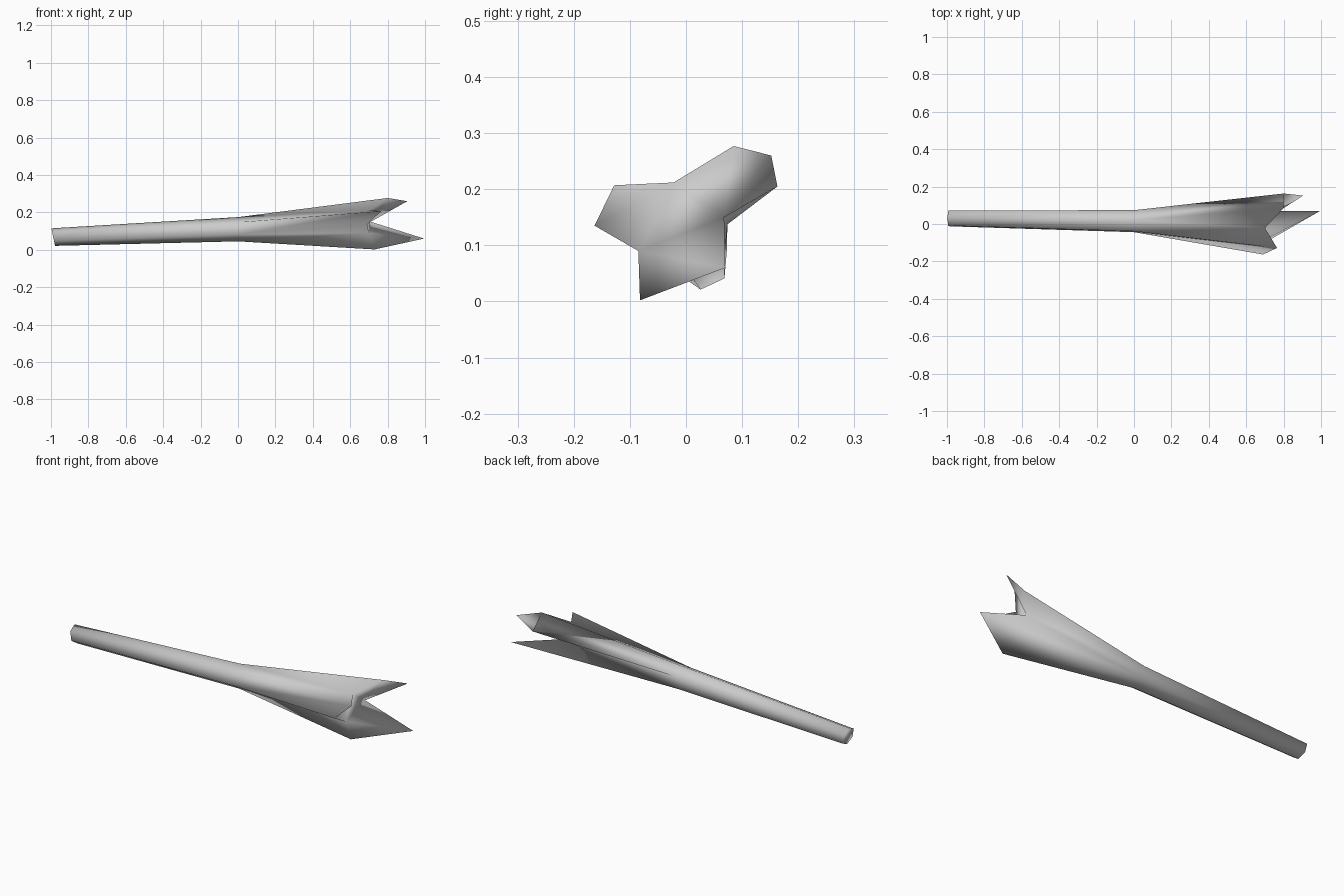
import bpy, bmesh
from math import sin, cos, radians

cube = bpy.data.objects.get("Cube")
if cube:
    bpy.data.objects.remove(cube)

grey = bpy.data.materials.new("light_grey")
grey.use_nodes = True
grey.diffuse_color = (0.6, 0.6, 0.6, 1)
grey.node_tree.nodes["Principled BSDF"].inputs["Base Color"].default_value = (0.6, 0.6, 0.6, 1)

bm = bmesh.new()


def hexagon(x, y, z, r, tilt=0.0):
    """Six-sided ring of the shaft, starting at the top and running towards +y."""
    ring = []
    for k in range(6):
        a = radians(85 - 60 * k)
        ring.append(bm.verts.new((x - tilt * sin(a), y + r * cos(a), z + r * sin(a))))
    return ring


def face(*verts):
    bm.faces.new(verts).smooth = True


# Straight six-sided shaft
butt = hexagon(-0.988, 0.03, 0.068, 0.047, 0.01)
neck = hexagon(0, 0.015, 0.11, 0.065)
for i in range(6):
    j = (i + 1) % 6
    face(butt[i], butt[j], neck[j], neck[i])
face(*butt[::-1])

# Corners of the three fins, in pairs, following the neck corners
corners = [bm.verts.new(p) for p in (
    (0.80, 0.085, 0.277), (0.80, 0.163, 0.205),      # upper back fin
    (0.995, 0.07, 0.06), (0.73, -0.082, 0.002),      # lower fin
    (0.69, -0.163, 0.135), (0.765, -0.128, 0.207))]  # front fin

# Notches between the fins, each following its fin
notches = [bm.verts.new(p) for p in (
    (0.71, 0.068, 0.15), (0.70, -0.085, 0.09), (0.70, -0.022, 0.212))]

for f in range(3):
    a, b, c = 2 * f, 2 * f + 1, (2 * f + 2) % 6
    notch, before = notches[f], notches[f - 1]
    # Outer side of the fin
    face(neck[a], neck[b], corners[b], corners[a])
    # Valley towards the next fin
    face(neck[b], notch, corners[b])
    face(neck[b], neck[c], notch)
    face(neck[c], corners[c], notch)
    # End of the fin
    face(before, corners[a], notch)
    face(corners[a], corners[b], notch)

# Middle of the end, and the extra point of the upper back fin
face(*notches)
point = bm.verts.new((0.905, 0.152, 0.26))
bm.faces.remove(bm.faces.get((corners[0], corners[1], notches[0])))
face(corners[0], point, notches[0])
face(point, corners[1], notches[0])

bmesh.ops.recalc_face_normals(bm, faces=bm.faces)
mesh = bpy.data.meshes.new("flared_shaft")
bm.to_mesh(mesh)
bm.free()
mesh.materials.append(grey)
shaft = bpy.data.objects.new("flared_shaft", mesh)
bpy.context.collection.objects.link(shaft)
